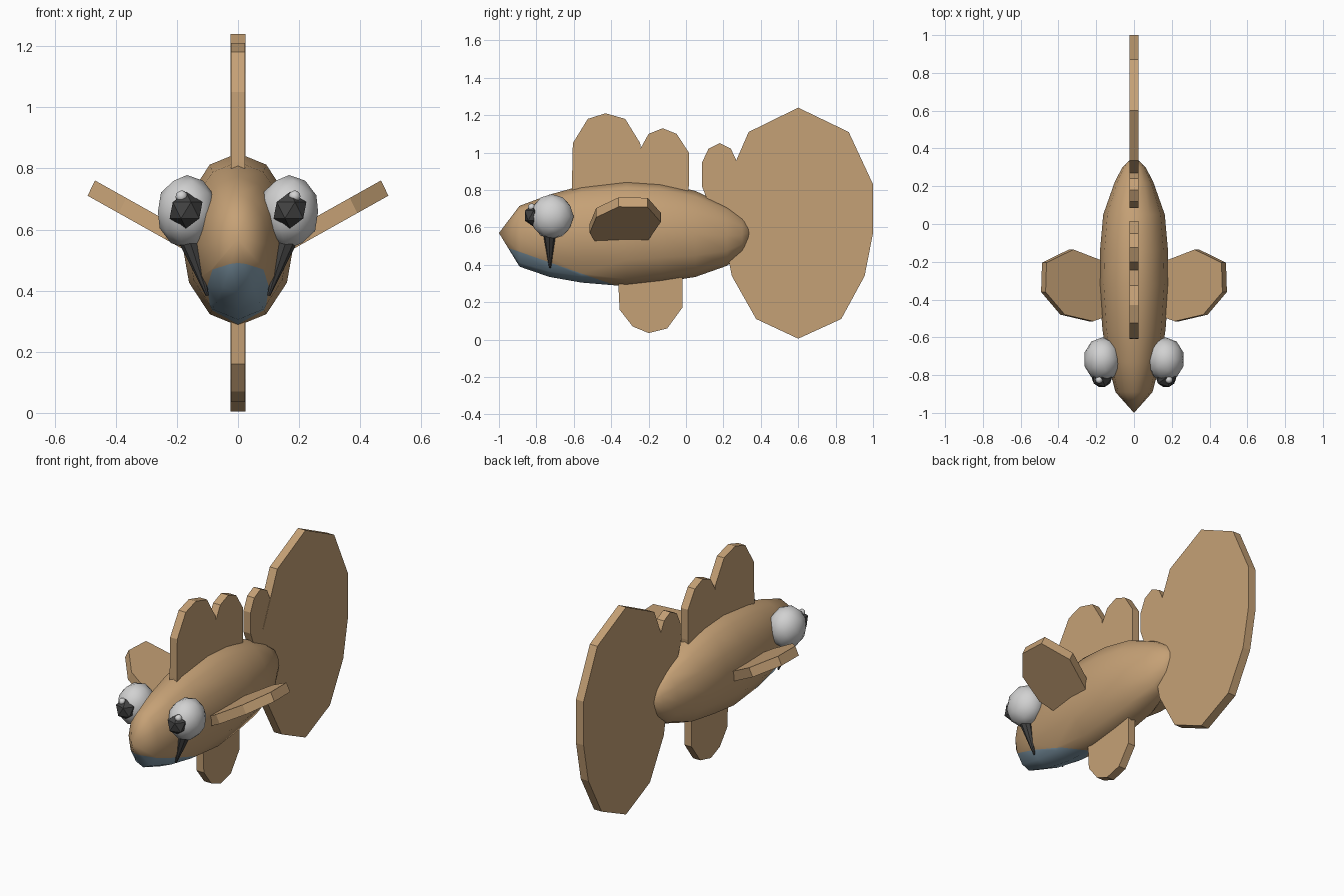
import bpy, bmesh, math
from mathutils import Vector, Matrix

if "Cube" in bpy.data.objects:
    bpy.data.objects.remove(bpy.data.objects["Cube"])


def material(name, rgb):
    m = bpy.data.materials.new(name)
    m.diffuse_color = (*rgb, 1)
    m.use_nodes = True
    m.node_tree.nodes["Principled BSDF"].inputs["Base Color"].default_value = m.diffuse_color
    return m


TAN = material("tan", (0.56, 0.355, 0.18))
BLUE = material("slate blue", (0.25, 0.37, 0.46))
WHITE = material("eye white", (0.64, 0.64, 0.64))
DARK = material("dark grey", (0.055, 0.055, 0.055))


def finish(bm, name, mats, angle=None):
    bmesh.ops.recalc_face_normals(bm, faces=bm.faces)
    me = bpy.data.meshes.new(name)
    bm.to_mesh(me)
    bm.free()
    for m in mats:
        me.materials.append(m)
    if angle:
        me.shade_smooth()
        me.set_sharp_from_angle(angle=math.radians(angle))
    ob = bpy.data.objects.new(name, me)
    bpy.context.collection.objects.link(ob)
    return ob


def plate(name, points, lower, offset):
    """Flat outline placed by lower() and thickened along offset."""
    bm = bmesh.new()
    face = bm.faces.new([bm.verts.new(lower(*p)) for p in points])
    out = bmesh.ops.extrude_face_region(bm, geom=[face])["geom"]
    verts = [g for g in out if isinstance(g, bmesh.types.BMVert)]
    bmesh.ops.translate(bm, verts=verts, vec=offset)
    return finish(bm, name, [TAN])


def ball(name, center, radii, subdiv, mat, angle=None):
    bm = bmesh.new()
    bmesh.ops.create_icosphere(bm, subdivisions=subdiv, radius=1)
    bmesh.ops.scale(bm, verts=bm.verts, vec=radii)
    bmesh.ops.translate(bm, verts=bm.verts, vec=center)
    return finish(bm, name, [mat], angle)


# Body: 12-sided elliptical rings (y, half width, bottom, top) with pointed ends
rings = [(-0.89, 0.098, 0.39, 0.715), (-0.73, 0.14, 0.335, 0.775),
         (-0.56, 0.167, 0.305, 0.822), (-0.32, 0.185, 0.285, 0.85),
         (-0.14, 0.18, 0.305, 0.838), (0.05, 0.163, 0.335, 0.795),
         (0.22, 0.103, 0.395, 0.715), (0.30, 0.062, 0.465, 0.655),
         (0.34, 0.022, 0.535, 0.605)]
bm = bmesh.new()
loops = []
for y, w, lo, hi in rings:
    loops.append([bm.verts.new((w * math.sin(a), y,
                                (lo + hi) / 2 + (hi - lo) / 2 * math.cos(a)))
                  for a in [math.tau * i / 12 for i in range(12)]])
for a, b in zip(loops, loops[1:]):
    for i in range(12):
        j = (i + 1) % 12
        bm.faces.new((a[i], a[j], b[j], b[i]))
for loop, tip in ((loops[0], (0, -1, 0.57)), (loops[-1], (0, 0.345, 0.57))):
    t = bm.verts.new(tip)
    for i in range(12):
        bm.faces.new((loop[i], loop[(i + 1) % 12], t))
# Blue lower jaw: faces under a sloped cut
cut, normal = Vector((0, -0.95, 0.49)), Vector((0, 0.35, 1))
bmesh.ops.bisect_plane(bm, geom=bm.verts[:] + bm.edges[:] + bm.faces[:],
                       plane_co=cut, plane_no=normal)
for f in bm.faces:
    if (f.calc_center_median() - cut).dot(normal) < 0:
        f.material_index = 1
finish(bm, "body", [TAN, BLUE], 50)

# Upright fins on the centre line, outlines in (y, z)
fins = {
    "front_dorsal_fin": [(-0.61, 0.70), (-0.61, 0.82), (-0.605, 1.05), (-0.525, 1.18),
                         (-0.43, 1.21), (-0.325, 1.18), (-0.245, 1.05), (-0.22, 0.78),
                         (-0.25, 0.70)],
    "middle_dorsal_fin": [(-0.26, 0.70), (-0.25, 1.01), (-0.2, 1.1), (-0.125, 1.13),
                          (-0.05, 1.1), (0.015, 1.0), (0.015, 0.82), (0.0, 0.70)],
    "rear_dorsal_fin": [(0.14, 0.68), (0.085, 0.82), (0.085, 0.945), (0.12, 1.02),
                        (0.18, 1.05), (0.24, 1.02), (0.275, 0.945), (0.275, 0.82),
                        (0.24, 0.68)],
    "belly_fin": [(-0.365, 0.36), (-0.355, 0.16), (-0.285, 0.07), (-0.2, 0.035),
                  (-0.1, 0.06), (-0.02, 0.17), (-0.02, 0.36)],
    "tail_fin": [(0.6, 1.24), (0.87, 1.11), (1.0, 0.83), (1.0, 0.57), (0.955, 0.34),
                 (0.83, 0.11), (0.6, 0.005), (0.375, 0.11), (0.245, 0.34),
                 (0.2, 0.57), (0.2, 0.80), (0.335, 1.11)],
}
for name, points in fins.items():
    t = 0.025 if name == "tail_fin" else 0.0235
    plate(name, points, lambda y, z: (-t, y, z), (2 * t, 0, 0))

# Paired parts
side_outline = [(0.13, -0.22), (0.19, -0.195), (0.345, -0.135), (0.487, -0.205),
                (0.492, -0.36), (0.39, -0.48), (0.24, -0.515), (0.13, -0.475)]
for side, s in (("right", 1), ("left", -1)):
    plate(side + "_side_fin", side_outline,
          lambda x, y: (s * x, y, 0.435 + 0.56 * x), (-s * 0.024, 0, 0.05))
    ball(side + "_eye", (s * 0.167, -0.717, 0.658), (0.1, 0.117, 0.12), 2, WHITE, 60)
    ball(side + "_pupil", (s * 0.17, -0.815, 0.663), (0.06, 0.055, 0.06), 1, DARK)
    ball(side + "_eye_glint", (s * 0.185, -0.825, 0.708), (0.02,) * 3, 2, WHITE, 60)
    # Thin dark spike hanging under the eye
    top, tip = Vector((s * 0.168, -0.73, 0.59)), Vector((s * 0.1, -0.727, 0.383))
    axis = tip - top
    bm = bmesh.new()
    bmesh.ops.create_cone(bm, cap_ends=True, segments=8, radius1=0.038,
                          radius2=0.005, depth=axis.length)
    rot = axis.to_track_quat('Z', 'Y').to_matrix().to_4x4()
    bm.transform(Matrix.Translation((top + tip) / 2) @ rot)
    finish(bm, side + "_spike", [DARK])
